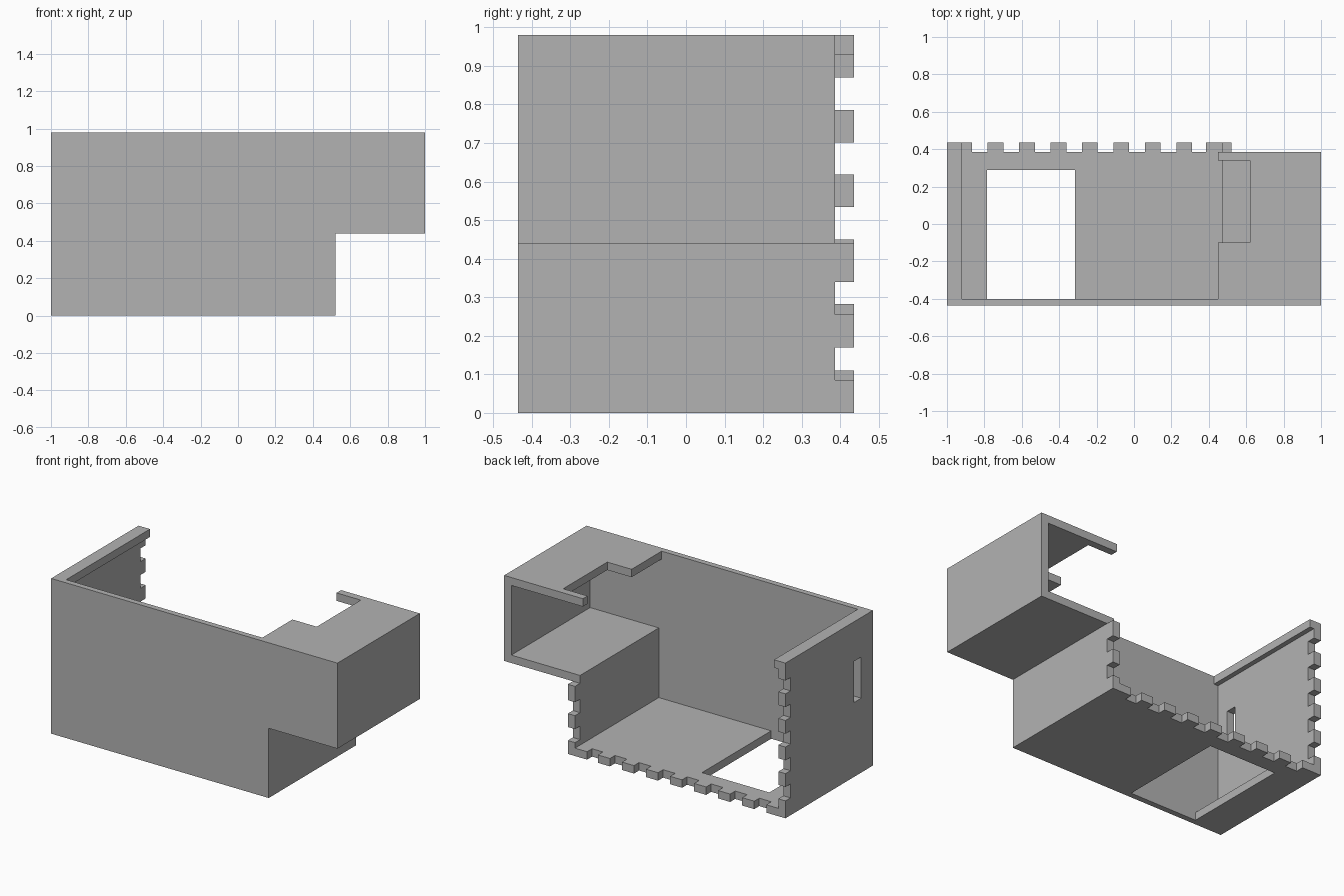
import bpy
import bmesh
from mathutils import Vector

cube = bpy.data.objects.get("Cube")
if cube:
    bpy.data.objects.remove(cube, do_unlink=True)

# Single plain grey material
grey = bpy.data.materials.new("plain grey")
grey.use_nodes = True
grey.diffuse_color = (0.45, 0.45, 0.45, 1)
grey.node_tree.nodes["Principled BSDF"].inputs["Base Color"].default_value = grey.diffuse_color

FRONT, INNER, BACK, TIP = -0.436, -0.40, 0.386, 0.436   # y levels
T, TOP, SHELF = 0.05, 0.98, 0.44                        # board thickness, z levels
TOOTH, PITCH = 0.084, 0.168


def panel(name, axis, low, high, *loops):
    """Extrude flat outlines (outer loop, then holes) along an axis."""
    bm = bmesh.new()
    for loop in loops:
        verts = []
        for point in loop:
            co = list(point)
            co.insert(axis, low)
            verts.append(bm.verts.new(co))
        for a, b in zip(verts, verts[1:] + verts[:1]):
            bm.edges.new((a, b))
    bmesh.ops.triangle_fill(bm, edges=bm.edges[:], use_beauty=True)
    region = bmesh.ops.extrude_face_region(bm, geom=bm.faces[:])
    shift = Vector((0, 0, 0))
    shift[axis] = high - low
    moved = [g for g in region["geom"] if isinstance(g, bmesh.types.BMVert)]
    bmesh.ops.translate(bm, verts=moved, vec=shift)
    bmesh.ops.recalc_face_normals(bm, faces=bm.faces[:])
    mesh = bpy.data.meshes.new(name)
    bm.to_mesh(mesh)
    bm.free()
    mesh.materials.append(grey)
    obj = bpy.data.objects.new(name, mesh)
    bpy.context.collection.objects.link(obj)
    return obj


def rect(a0, a1, b0, b1):
    return [(a0, b0), (a1, b0), (a1, b1), (a0, b1)]


def comb(start, end, teeth):
    """Toothed back edge from start to end as (position, y) pairs."""
    pts = [(start, BACK), (end, BACK)]
    inner = []
    for a, b in teeth:
        inner += [(a, BACK), (a, TIP), (b, TIP), (b, BACK)]
    pts = [pts[0]] + inner + [pts[1]]
    # Drop repeated points and those where a tooth meets the end
    clean = [p for i, p in enumerate(pts) if i == 0 or p != pts[i - 1]]
    if teeth[0][0] == start:
        clean.pop(0)
    if teeth[-1][1] == end:
        clean.pop()
    return clean


# Front board with the stepped lower corner
panel("front_wall", 1, FRONT, INNER,
      [(-1, 0), (0.52, 0), (0.52, SHELF), (1, SHELF), (1, TOP), (-1, TOP)])

# Floor with toothed back edge and a rectangular opening against the front board
x0, x1 = -1 + T, 0.52 - T
teeth = [(x0 + i * PITCH, x0 + i * PITCH + TOOTH) for i in range(8)]
teeth.append((x1 - TOOTH, x1))
floor_edge = comb(x0, x1, teeth)
panel("floor", 2, 0, T,
      [(x0, INNER)] + floor_edge +
      [(x1, INNER), (-0.315, INNER), (-0.315, 0.29), (-0.785, 0.29), (-0.785, INNER)])

# Tall right wall with toothed back edge and a slot
teeth = [(0, 0.11)]
teeth += [(0.198 + i * PITCH, 0.198 + i * PITCH + TOOTH) for i in range(4)]
teeth.append((0.87, TOP))
tall_edge = [(y, z) for z, y in comb(0, TOP, teeth)]
panel("right_wall", 0, -1, -1 + T,
      [(INNER, 0)] + tall_edge + [(INNER, TOP)],
      rect(-0.32, -0.25, 0.47, 0.73))

# Lip along the top of the tall wall
panel("right_wall_lip", 0, -1 + T, -0.92, rect(INNER, TIP, TOP - T, TOP))

# Short inner wall below the shelf
teeth = [(0, 0.085), (0.17, 0.255), (0.34, SHELF)]
short_edge = [(y, z) for z, y in comb(0, SHELF, teeth)]
panel("inner_wall", 0, x1, x1 + T, [(INNER, 0)] + short_edge + [(INNER, SHELF)])

# Side compartment: shelf, outer wall and notched roof
panel("shelf", 2, SHELF, SHELF + T, rect(x1, 1 - T, INNER, BACK))
panel("left_wall", 0, 1 - T, 1, rect(INNER, BACK, SHELF, TOP))
panel("roof", 2, TOP - T, TOP,
      [(0.45, INNER), (1 - T, INNER), (1 - T, BACK), (0.45, BACK),
       (0.45, 0.34), (0.62, 0.34), (0.62, -0.1), (0.45, -0.1)])
